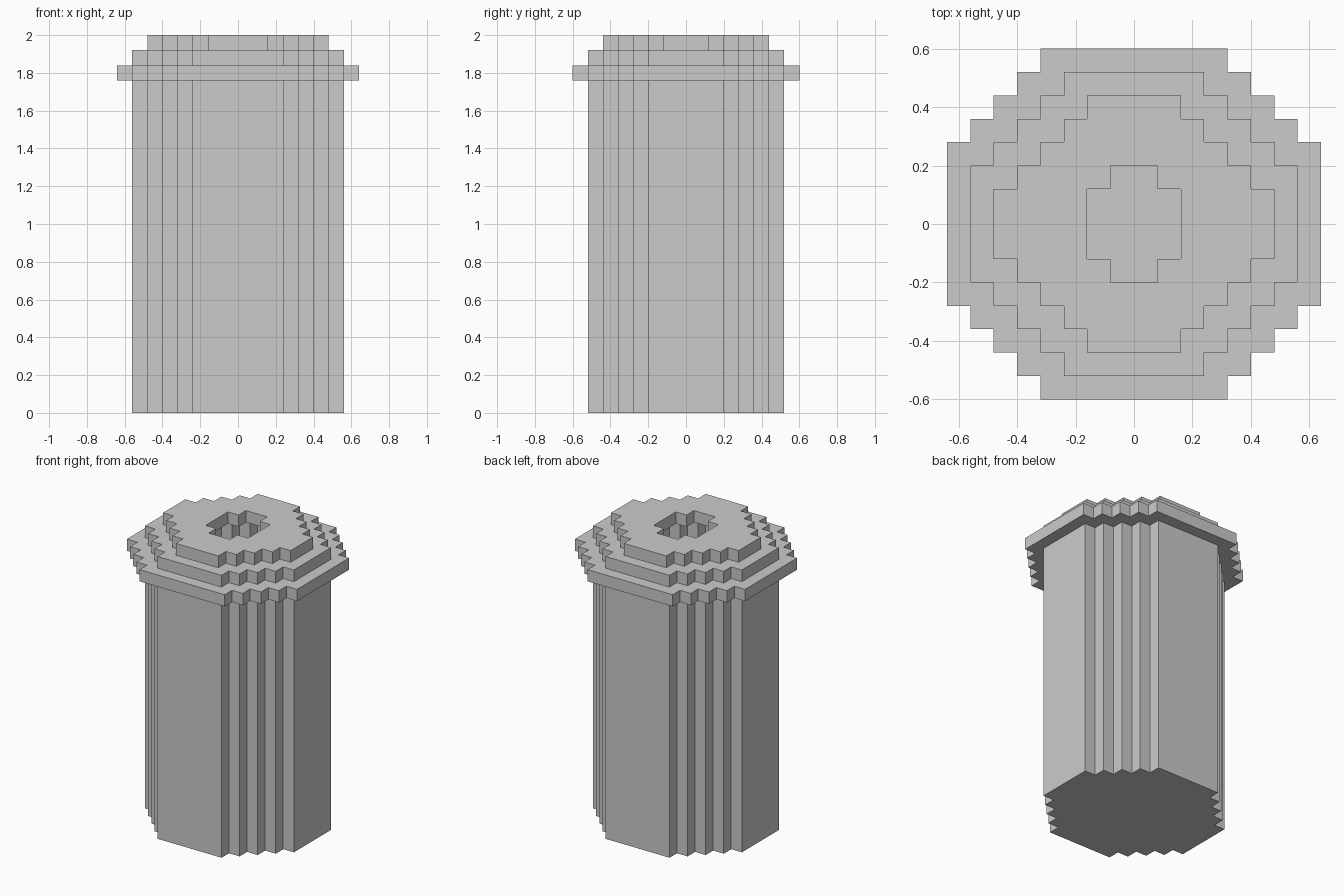
import bpy
import bmesh

cube = bpy.data.objects.get("Cube")
if cube:
    bpy.data.objects.remove(cube, do_unlink=True)

STEP = 0.08  # size of one stair step

grey = bpy.data.materials.new("plain_grey")
grey.use_nodes = True
grey.diffuse_color = (0.6, 0.6, 0.6, 1)
grey.node_tree.nodes["Principled BSDF"].inputs["Base Color"].default_value = (0.6, 0.6, 0.6, 1)


def stepped_outline(flat_x, flat_y, steps):
    """Rounded outline with stair-stepped corners, counter-clockwise."""
    corner = []
    for i in range(steps + 1):
        x = flat_x + (steps - i) * STEP
        y = flat_y + i * STEP
        if i:
            corner.append((x, y - STEP))
        corner.append((x, y))
    left = [(-x, y) for x, y in reversed(corner)]
    half = corner + left
    return half + [(-x, -y) for x, y in half]


def slab(name, z_low, z_high, outer, inner=None):
    """Upright prism from an outline, with an optional opening through it."""
    bm = bmesh.new()
    loops = [outer] + ([inner] if inner else [])
    rings = {}
    for z in (z_low, z_high):
        rings[z] = [[bm.verts.new((x, y, z)) for x, y in loop] for loop in loops]
        edges = [bm.edges.new((ring[i - 1], ring[i]))
                 for ring in rings[z] for i in range(len(ring))]
        bmesh.ops.triangle_fill(bm, edges=edges, use_beauty=True)
    for low, high in zip(rings[z_low], rings[z_high]):
        for i in range(len(low)):
            bm.faces.new((low[i - 1], low[i], high[i], high[i - 1]))
    bmesh.ops.recalc_face_normals(bm, faces=bm.faces[:])
    mesh = bpy.data.meshes.new(name)
    bm.to_mesh(mesh)
    bm.free()
    mesh.materials.append(grey)
    obj = bpy.data.objects.new(name, mesh)
    bpy.context.collection.objects.link(obj)
    return obj


rim_outline = stepped_outline(0.32, 0.28, 4)
body_outline = stepped_outline(0.24, 0.20, 4)
lid_outline = stepped_outline(0.16, 0.12, 4)
hole_outline = stepped_outline(0.08, 0.12, 1)

# Hollow container
slab("base", 0, STEP, body_outline)
slab("body_wall", STEP, 1.92, body_outline, lid_outline)

# Collar and pierced lid
slab("rim", 1.76, 1.84, rim_outline, body_outline)
slab("lid", 1.92, 2.0, lid_outline, hole_outline)
